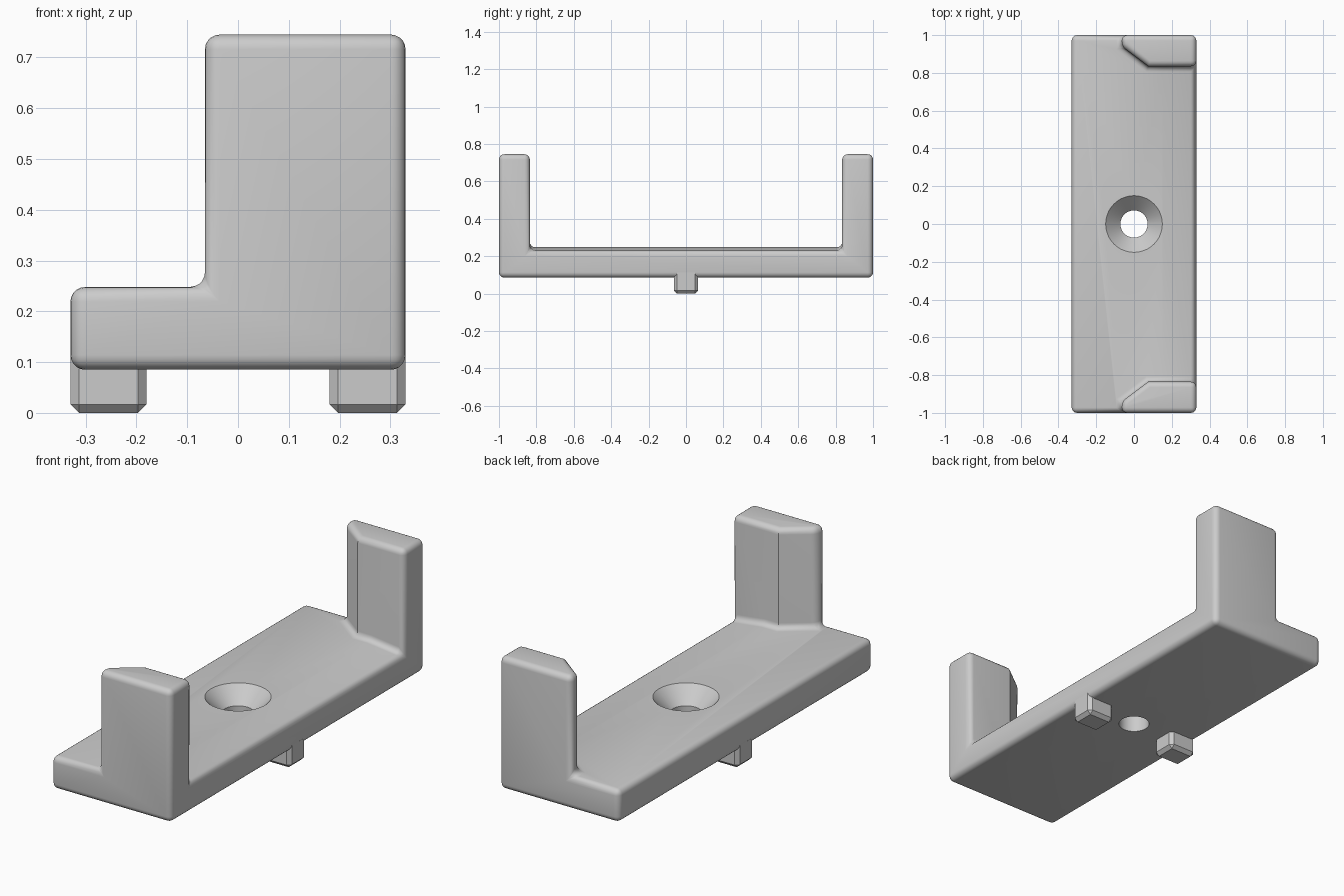
import bpy, bmesh, math

if "Cube" in bpy.data.objects:
    bpy.data.objects.remove(bpy.data.objects["Cube"])

W, L = 0.33, 1.0            # half width, half length
Z0, ZT, ZU = 0.085, 0.248, 0.745   # underside, plate top, upright top
ZS = ZT - 0.022             # plate top at its sloping right edge
R = 0.029                   # edge rounding

grey = bpy.data.materials.new("light grey")
grey.diffuse_color = (0.6, 0.6, 0.6, 1)
grey.use_nodes = True
grey.node_tree.nodes["Principled BSDF"].inputs["Base Color"].default_value = grey.diffuse_color


def finish(bm, name):
    bmesh.ops.recalc_face_normals(bm, faces=bm.faces)
    me = bpy.data.meshes.new(name)
    bm.to_mesh(me)
    bm.free()
    ob = bpy.data.objects.new(name, me)
    bpy.context.collection.objects.link(ob)
    me.materials.append(grey)
    return ob


def smooth(ob, angle):
    bpy.ops.object.select_all(action='DESELECT')
    ob.select_set(True)
    bpy.context.view_layer.objects.active = ob
    bpy.ops.object.shade_smooth_by_angle(angle=math.radians(angle))


# Bracket: plate with an upright at each end
bm = bmesh.new()
ends = []
for s in (-1, 1):
    pts = dict(
        b0=(-W, L, Z0), b1=(W, L, Z0), l=(-W, L, ZT),
        f1=(-0.065, L, ZT), f2=(-0.065, 0.94, ZT), f3=(0.075, 0.835, ZT),
        f4=(0.15, 0.835, ZT), f5=(W, 0.835, ZS),
        u1=(-0.065, L, ZU), u2=(-0.065, 0.94, ZU), u3=(0.075, 0.835, ZU),
        u5=(W, 0.835, ZU), u6=(W, L, ZU))
    v = {k: bm.verts.new((x, s * y, z)) for k, (x, y, z) in pts.items()}
    for face in ("b0 b1 u6 u1 f1 l", "f1 f2 u2 u1", "f2 f3 u3 u2",
                 "f3 f4 f5 u5 u3", "u1 u2 u3 u5 u6"):
        bm.faces.new([v[k] for k in face.split()])
    ends.append(v)
a, b = ends
for run in ("b0 b1", "b0 l", "l f1 f2 f3 f4", "f4 f5", "b1 u6 u5 f5"):
    keys = run.split()
    bm.faces.new([a[k] for k in keys] + [b[k] for k in reversed(keys)])
bmesh.ops.recalc_face_normals(bm, faces=bm.faces)
keep = {frozenset((v["f3"], v["u3"])) for v in ends}
edges = [e for e in bm.edges if e.calc_face_angle() > math.radians(20)
         and frozenset(e.verts) not in keep]
bmesh.ops.bevel(bm, geom=edges, offset=R, segments=5, profile=0.5,
                affect='EDGES', clamp_overlap=False)
bracket = finish(bm, "bracket")

# Countersunk screw hole
bm = bmesh.new()
n, rings = 64, []
for r, z in ((0.072, 0.0), (0.072, ZT - 0.078), (0.15, ZT), (0.15, 0.4)):
    rings.append([bm.verts.new((r * math.cos(2 * math.pi * i / n),
                                r * math.sin(2 * math.pi * i / n), z)) for i in range(n)])
for lo, hi in zip(rings, rings[1:]):
    for i in range(n):
        j = (i + 1) % n
        bm.faces.new((lo[i], lo[j], hi[j], hi[i]))
bm.faces.new(rings[0])
bm.faces.new(rings[-1])
cutter = finish(bm, "hole_cutter")
cutter.hide_render = True
cutter.hide_set(True)
cut = bracket.modifiers.new("screw_hole", 'BOOLEAN')
cut.operation, cut.solver, cut.object = 'DIFFERENCE', 'EXACT', cutter
bpy.context.view_layer.objects.active = bracket
bpy.ops.object.modifier_apply(modifier=cut.name)
bpy.data.objects.remove(cutter)
smooth(bracket, 30)

# Chamfered locating pegs
for name, x in (("left_peg", -0.255), ("right_peg", 0.255)):
    bm = bmesh.new()
    bmesh.ops.create_cube(bm, size=1)
    for p in bm.verts:
        p.co = (x + p.co.x * 0.15, p.co.y * 0.13, 0.112 * (p.co.z + 0.5))
    edges = [e for e in bm.edges if any(p.co.z < 0.01 for p in e.verts)]
    bmesh.ops.bevel(bm, geom=edges, offset=0.017, segments=1, affect='EDGES')
    finish(bm, name)
